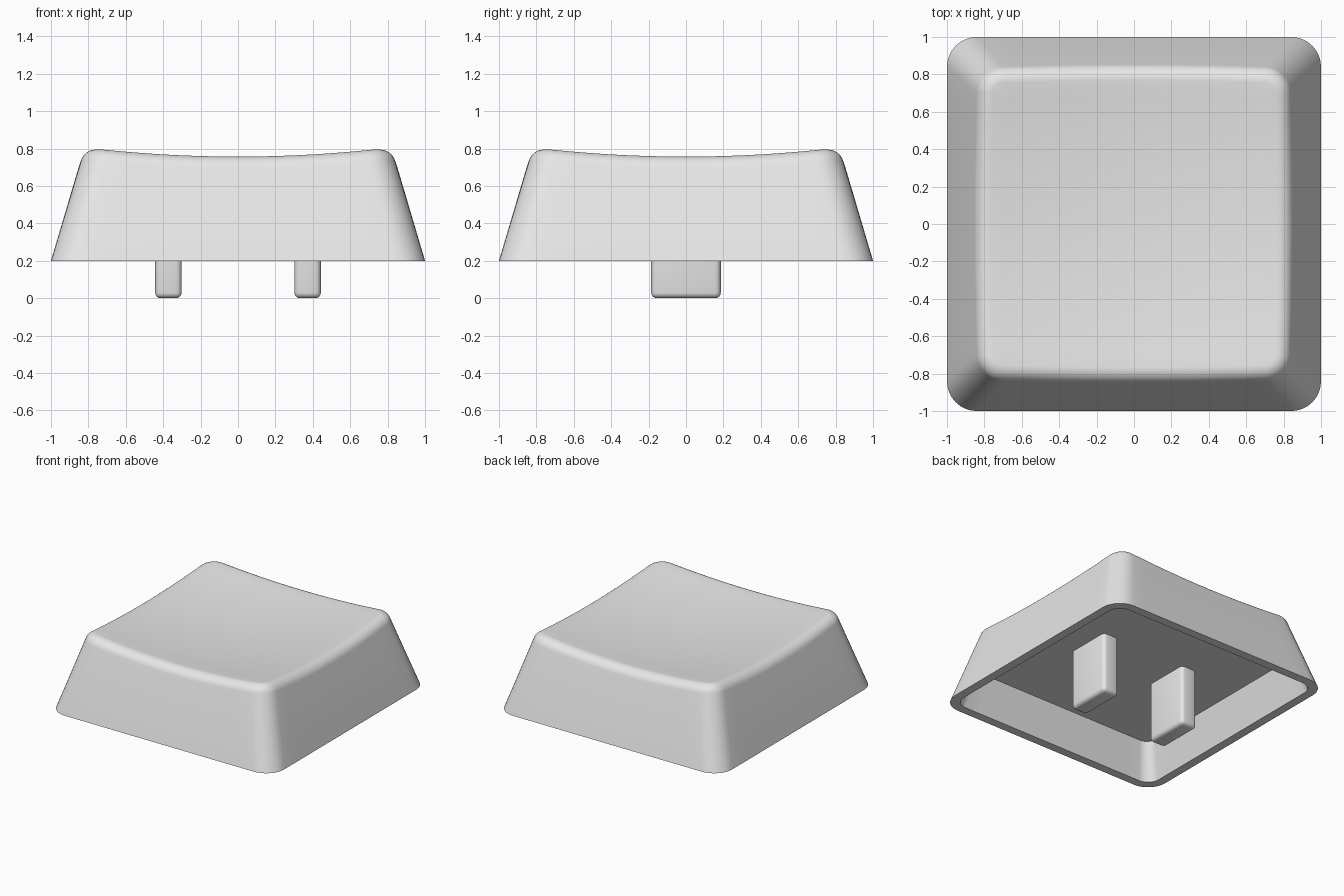
import bpy, bmesh, math

if "Cube" in bpy.data.objects:
    bpy.data.objects.remove(bpy.data.objects["Cube"])

grey = bpy.data.materials.new("light_grey")
grey.diffuse_color = (0.8, 0.8, 0.8, 1)
grey.use_nodes = True
grey.node_tree.nodes["Principled BSDF"].inputs["Base Color"].default_value = grey.diffuse_color

SLOPE = 0.3      # inward lean of the walls
FILLET = 0.08    # rounding of the top edge
CORE = 0.763     # half width at the centre of the fillet


def rounded_square(half, radius, arc=8, side=14):
    """Outline points, counter-clockwise, with the same count for any size."""
    pts = []
    c = half - radius
    for k in range(4):
        turn = k * math.pi / 2
        loop = [(c + radius * math.cos(a), c + radius * math.sin(a))
                for a in (i / arc * math.pi / 2 for i in range(arc + 1))]
        loop += [(c - 2 * c * i / side, half) for i in range(1, side)]
        cs, sn = math.cos(turn), math.sin(turn)
        pts += [(x * cs - y * sn, x * sn + y * cs) for x, y in loop]
    return pts


def dish(x, y):
    return 0.712 + 0.075 * (x * x + y * y)


def flat_ring(half, radius, z):
    return [(x, y, z) for x, y in rounded_square(half, radius)]


# The dished edge dips at mid-side, so the sloping wall gets a little wider there
core = rounded_square(CORE, 0.06)
spread = [1 + SLOPE * (0.793 - dish(x, y)) / CORE for x, y in core]
edge_z = [dish(x * f, y * f) for (x, y), f in zip(core, spread)]


def fillet_ring(angle):
    out = FILLET * math.cos(angle)
    z_off = FILLET * (math.sin(angle) - 1)
    return [(x * f, y * f, z + z_off) for (x, y), f, z in
            zip(rounded_square(CORE + out, 0.06 + out), spread, edge_z)]


def finish(bm, name):
    bmesh.ops.recalc_face_normals(bm, faces=bm.faces[:])
    mesh = bpy.data.meshes.new(name)
    bm.to_mesh(mesh)
    bm.free()
    mesh.materials.append(grey)
    obj = bpy.data.objects.new(name, mesh)
    bpy.context.collection.objects.link(obj)
    bpy.ops.object.select_all(action='DESELECT')
    obj.select_set(True)
    bpy.context.view_layer.objects.active = obj
    bpy.ops.object.shade_smooth_by_angle(angle=math.radians(35))
    return obj


# Key cap: hollow underside, rim, sloping walls, rounded edge, dished top
rings = [flat_ring(0.846, 0.08, 0.48),
         flat_ring(0.93, 0.10, 0.2),
         flat_ring(1.0, 0.16, 0.2)]
start, end = math.atan(SLOPE), math.radians(96)
rings += [fillet_ring(start + (end - start) * i / 8) for i in range(9)]
last = rings[-1]
for i in range(1, 10):
    s = 1 - i / 10
    rings.append([(x * s, y * s, dish(x * s, y * s)) for x, y, z in last])

bm = bmesh.new()
loops = [[bm.verts.new(p) for p in ring] for ring in rings]
n = len(loops[0])
for a, b in zip(loops, loops[1:]):
    for i in range(n):
        j = (i + 1) % n
        bm.faces.new((a[i], a[j], b[j], b[i]))
bm.faces.new(loops[0])
centre = bm.verts.new((0, 0, dish(0, 0)))
for i in range(n):
    bm.faces.new((loops[-1][i], loops[-1][(i + 1) % n], centre))
finish(bm, "key_cap")

# Two mounting prongs underneath
for side, name in ((-1, "left_prong"), (1, "right_prong")):
    bm = bmesh.new()
    bmesh.ops.create_cube(bm, size=1)
    for v in bm.verts:
        v.co = (v.co.x * 0.142 + side * 0.372, v.co.y * 0.372,
                (v.co.z + 0.5) * 0.53)
    bmesh.ops.bevel(bm, geom=bm.edges[:], offset=0.03, segments=4,
                    profile=0.5, affect='EDGES')
    finish(bm, name)
